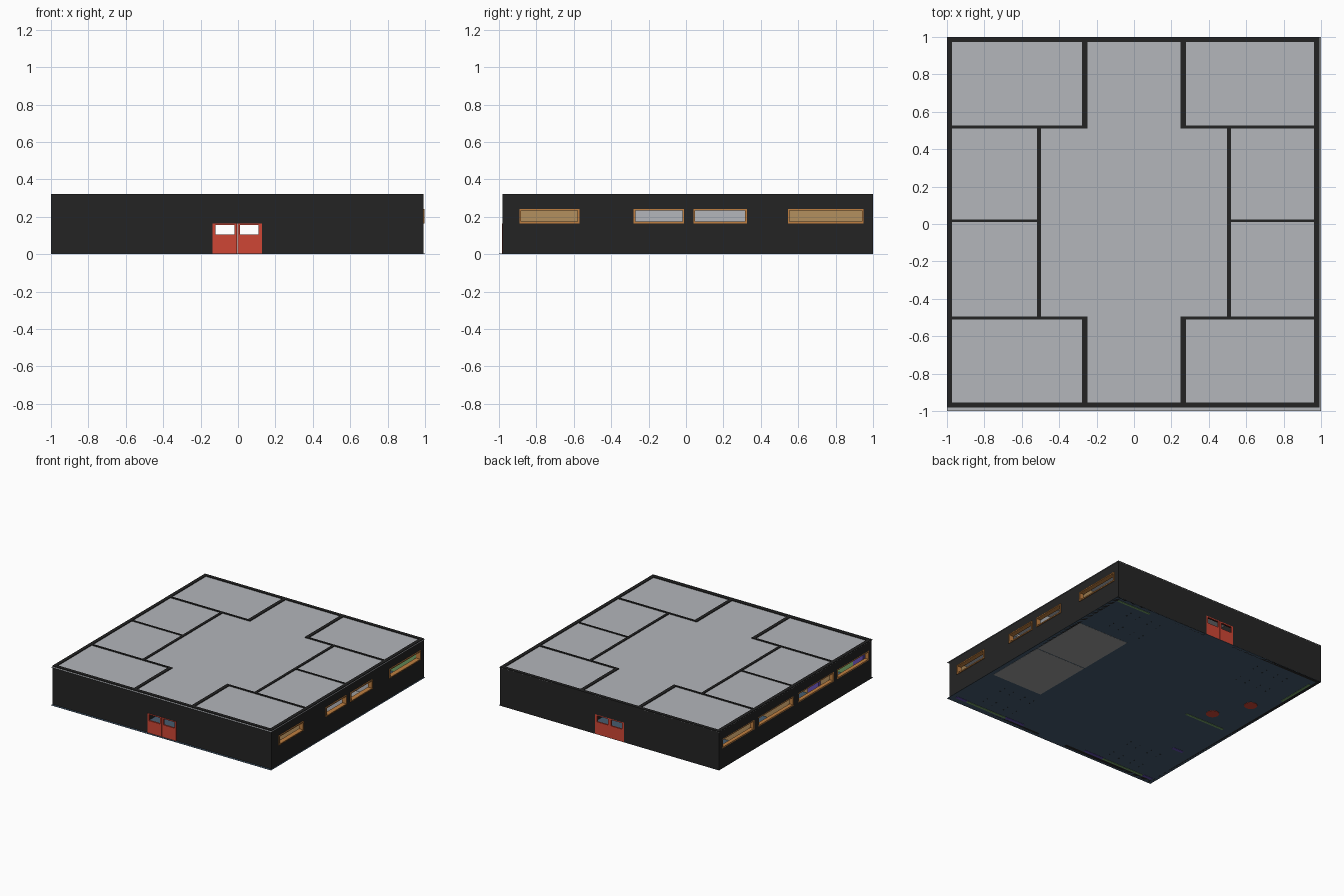
import bpy, bmesh, math
from mathutils import Matrix, Vector

if "Cube" in bpy.data.objects:
    bpy.data.objects.remove(bpy.data.objects["Cube"])


def material(name, hexa):
    m = bpy.data.materials.new(name)
    c = [int(hexa[i:i + 2], 16) / 255 for i in (0, 2, 4)]
    m.diffuse_color = [v / 12.92 if v < .04045 else ((v + .055) / 1.055) ** 2.4 for v in c] + [1]
    m.use_nodes = True
    m.node_tree.nodes["Principled BSDF"].inputs["Base Color"].default_value = m.diffuse_color
    return m


BLACK = material("black wall", "242424")
RED = material("red", "CF4635")
ORANGE = material("orange wood", "C07F40")
TAN = material("tan plaster", "B4905E")
LIGHT = material("light grey", "B3B6BB")
NAVY = material("slate blue floor", "465C6F")
GREY = material("grey floor", "9E9E9E")
GREEN = material("green", "77A56A")
PURPLE = material("purple", "6450B0")
WHITE = material("white", "F0F0F0")


# one object made of boxes given as (x0, x1, y0, y1, z0, z1)
def boxes(name, mat, items):
    bm = bmesh.new()
    for x0, x1, y0, y1, z0, z1 in items:
        mtx = Matrix.Translation(((x0 + x1) / 2, (y0 + y1) / 2, (z0 + z1) / 2))
        mtx = mtx @ Matrix.Diagonal((x1 - x0, y1 - y0, z1 - z0, 1))
        bmesh.ops.create_cube(bm, size=1, matrix=mtx)
    me = bpy.data.meshes.new(name)
    bm.to_mesh(me)
    bm.free()
    me.materials.append(mat)
    ob = bpy.data.objects.new(name, me)
    bpy.context.collection.objects.link(ob)
    return ob


def cut(ob, items):
    cutter = boxes("cutter", ob.data.materials[0], items)
    cutter.hide_render = True
    mod = ob.modifiers.new("openings", 'BOOLEAN')
    mod.object, mod.operation, mod.solver = cutter, 'DIFFERENCE', 'EXACT'
    bpy.context.view_layer.objects.active = ob
    bpy.ops.object.modifier_apply(modifier=mod.name)
    bpy.data.objects.remove(cutter)


H, F, C = .321, .004, .315           # wall top, floor top, ceiling
X0, X1, Y0, Y1 = -1, .991, -.982, 1  # outside of the walls
T = .028

# floor and ceiling sheets
boxes("floor", NAVY, [(-1, 1, -1, 1, .002, F)])
boxes("washroom_floor", GREY, [(.5, X1 - T, .02, .515, .001, F + .001),
                               (.5, X1 - T, -.5, .012, .001, F + .001)])
boxes("ceiling", LIGHT, [(-1, 1, -1, 1, C - .001, C)])

# outer walls with window and door openings
W0, W1 = .165, .243
right_win = [(-.89, -.57), (-.28, -.01), (.04, .325), (.545, .95)]
left_win = [(-.95, -.535), (-.49, -.03), (.03, .49), (.54, .955)]
DX0, DX1, DZ = -.135, .127, .163
wall = boxes("right_wall", BLACK, [(X1 - T, X1, Y0, Y1, .002, H)])
cut(wall, [(.9, 1.1, a, b, W0, W1) for a, b in right_win])
wall = boxes("left_wall", BLACK, [(X0, X0 + T, Y0, Y1, .002, H)])
cut(wall, [(-1.1, -.9, a, b, W0, W1) for a, b in left_win])
for name, y0, y1 in (("front", Y0, Y0 + T), ("back", Y1 - T, Y1)):
    wall = boxes(name + "_wall", BLACK, [(X0 + T, X1 - T, y0, y1, .002, H)])
    cut(wall, [(DX0, DX1, y0 - .1, y1 + .1, -.1, DZ)])
    # double door with open panes
    d0, d1 = (y0 - .002, y0 + .012) if name == "front" else (y1 - .012, y1 + .002)
    d1 = min(d1, 1)
    mid = (DX0 + DX1) / 2
    door = boxes(name + "_doors", RED, [(DX0, mid - .001, d0, d1, .003, DZ),
                                        (mid + .001, DX1, d0, d1, .003, DZ)])
    cut(door, [(a, a + .1, d0 - .1, d1 + .1, .105, .155) for a in (-.12, .01)])


# window frames: sill, head and two jambs
def frames(name, x0, x1, wins):
    w = .009
    items = []
    for a, b in wins:
        items += [(x0, x1, a, b, W0, W0 + w), (x0, x1, a, b, W1 - w, W1),
                  (x0, x1, a, a + w, W0 + w, W1 - w), (x0, x1, b - w, b, W0 + w, W1 - w)]
    boxes(name, ORANGE, items)


frames("right_window_frames", X1 - T - .004, X1 + .007, right_win)
frames("left_window_frames", X0, X0 + T + .004, left_win)

# partition walls
IN0, IN1 = X0 + T, X1 - T
parts = []
for sx, end in ((-1, IN0), (1, IN1)):
    def span(a, b):
        return (min(a, b), max(a, b))
    v = span(sx * .249, sx * .277)
    thin = span(sx * .498, sx * .519)
    parts += [(*v, Y0 + T, -.495, F, H), (*v, .511, Y1 - T, F, H),
              (*thin, -.495, .511, F, H),
              (*span(sx * .277, end), .511, .527, F, H),
              (*span(sx * .277, end), -.511, -.495, F, H),
              (*span(sx * .519, end), .011, .024, F, H)]
boxes("partition_walls", BLACK, parts)


# plaster lining on the inside of each room (not on the window side)
def lining(name, mat, inner, outer, y0, y1):
    t = .003
    a, b = min(inner, outer), max(inner, outer)
    s = t if outer > inner else -t
    boxes(name, mat, [(min(inner, inner + s), max(inner, inner + s), y0, y1, F, C - .002),
                      (a, b, y0, y0 + t, F, C - .002), (a, b, y1 - t, y1, F, C - .002)])


lights, tops, legs = [], [], []
for sx, side, end in ((-1, "left", IN0), (1, "right", IN1)):
    mid = TAN if sx < 0 else LIGHT
    rooms = (("back", TAN, .277, .527, Y1 - T), ("front", TAN, .277, Y0 + T, -.511),
             ("mid_back", mid, .519, .024, .511), ("mid_front", mid, .519, -.495, .011))
    for row, mat, inner, y0, y1 in rooms:
        lining(f"{row}_{side}_lining", mat, sx * inner, end, y0, y1)
        cx, cy = (sx * inner + end) / 2, (y0 + y1) / 2
        for dx in (-.1, .1):
            for dy in (-.1, .1):
                x, y = cx + dx, cy + dy
                lights.append((x - .05, x + .05, y - .012, y + .012, C - .012, C - .002))
                if mat is TAN and inner < .5:
                    tops.append((x - .05, x + .05, y - .03, y + .03, .066, .072))
                    legs += [(x + p - .003, x + p + .003, y + q - .003, y + q + .003, 0, .066)
                             for p in (-.044, .044) for q in (-.024, .024)]
boxes("ceiling_lights", WHITE, lights)
boxes("table_tops", TAN, tops)
boxes("table_legs", BLACK, legs)

# cabinets along the room walls
boxes("green_cabinets", GREEN, [
    (.477, .857, -.95, -.93, 0, .2), (-.87, -.48, -.95, -.93, 0, .2),
    (.65, .96, .948, .967, 0, .2), (-.968, -.948, .59, .92, 0, .15),
    (-.89, -.53, -.03, -.01, 0, .2)])
boxes("purple_cabinets", PURPLE, [
    (.30, .477, -.95, -.925, 0, .2), (.857, .96, -.95, -.925, 0, .2),
    (-.96, -.87, -.95, -.925, 0, .2), (-.48, -.30, -.95, -.925, 0, .2),
    (-.88, -.78, -.49, -.465, 0, .2)])

# round red mats
for i, (x, y) in enumerate(((-.68, .11), (-.82, .39))):
    bpy.ops.mesh.primitive_cylinder_add(vertices=24, radius=.05, depth=.008, location=(x, y, .004))
    mat_ob = bpy.context.object
    mat_ob.name = f"round_mat_{i + 1}"
    mat_ob.data.materials.append(RED)
